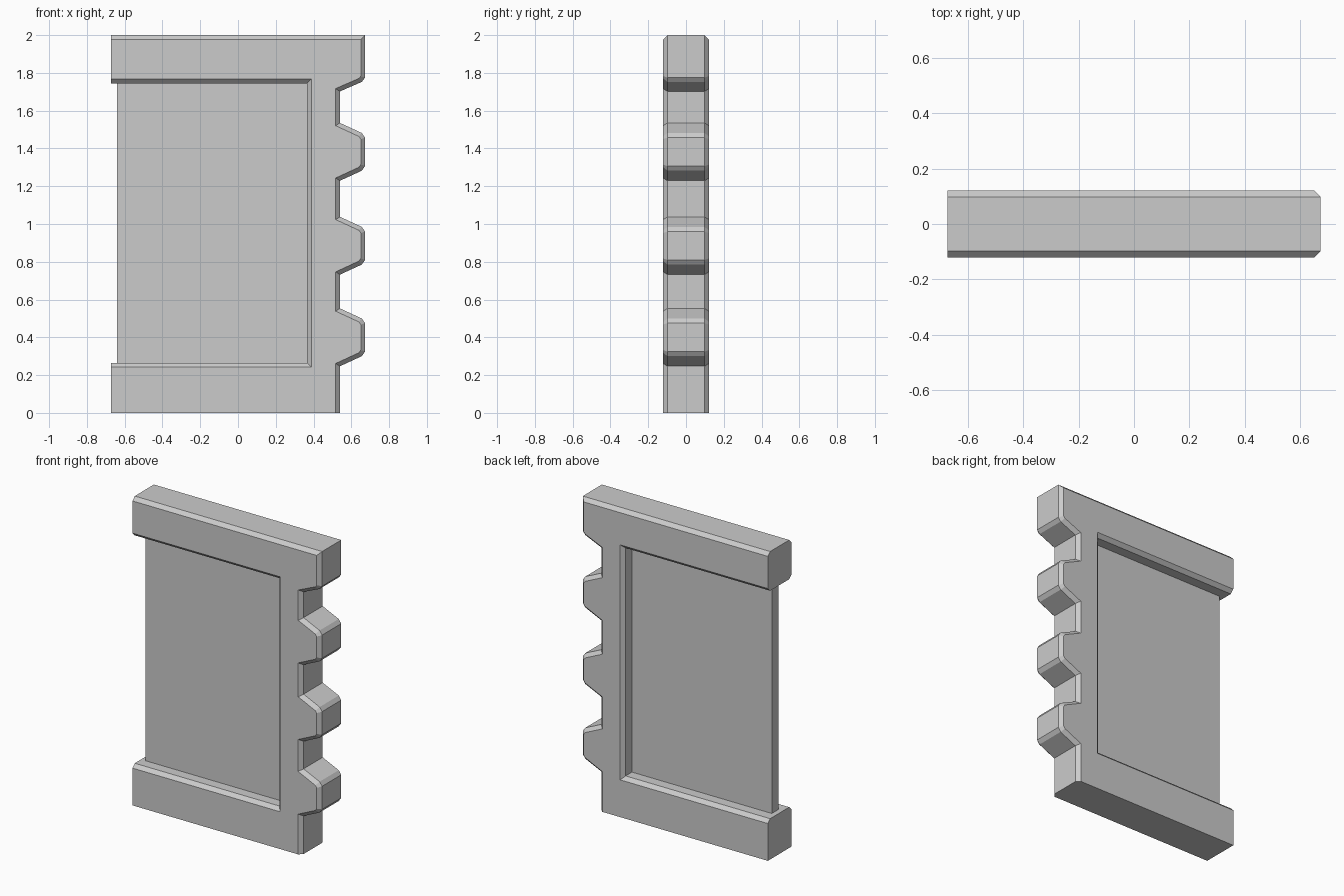
import bpy, bmesh
from mathutils import Vector

if "Cube" in bpy.data.objects:
    bpy.data.objects.remove(bpy.data.objects["Cube"])

HALF_T, CHAMFER = 0.121, 0.023
LEFT, WALL, TIP = -0.673, 0.54, 0.673


def inset(points, dists):
    """Move each edge of a counter-clockwise outline inward by its own distance."""
    n = len(points)
    result = []
    for i in range(n):
        p = Vector(points[i])
        a = (p - Vector(points[i - 1])).normalized()
        b = (Vector(points[(i + 1) % n]) - p).normalized()
        na, nb = Vector((-a.y, a.x)), Vector((-b.y, b.x))
        da, db = dists[i - 1], dists[i]
        det = na.x * nb.y - na.y * nb.x
        result.append((p.x + (da * nb.y - db * na.y) / det,
                       p.y + (na.x * db - nb.x * da) / det))
    return result


def loft(name, layers):
    """Skin a stack of (y, outline) layers and cap both ends."""
    bm = bmesh.new()
    rings = [[bm.verts.new((x, y, z)) for x, z in pts] for y, pts in layers]
    n = len(rings[0])
    for r, s in zip(rings, rings[1:]):
        for i in range(n):
            j = (i + 1) % n
            bm.faces.new((r[i], r[j], s[j], s[i]))
    bm.faces.new(rings[0])
    bm.faces.new(rings[-1][::-1])
    bmesh.ops.recalc_face_normals(bm, faces=bm.faces)
    mesh = bpy.data.meshes.new(name)
    bm.to_mesh(mesh)
    bm.free()
    obj = bpy.data.objects.new(name, mesh)
    bpy.context.collection.objects.link(obj)
    return obj


# Frame outline: toothed right edge, opening on the left
outline = [(LEFT, 0), (WALL, 0)]
for zc in (0.40, 0.885, 1.382):
    outline += [(WALL, zc - 0.153), (0.655, zc - 0.1), (TIP, zc - 0.075),
                (TIP, zc + 0.075), (0.655, zc + 0.1), (WALL, zc + 0.153)]
outline += [(WALL, 1.702), (0.655, 1.752), (TIP, 1.775), (TIP, 2), (LEFT, 2)]
outline += [(LEFT, 1.745), (0.365, 1.745), (0.365, 0.265), (LEFT, 0.265)]

# The base and the flush left ends stay square, all other edges are chamfered
dists = []
for i, p in enumerate(outline):
    q = outline[(i + 1) % len(outline)]
    square = (p[0] == q[0] == LEFT) or (p[1] == q[1] == 0)
    dists.append(0 if square else CHAMFER)
face = inset(outline, dists)
loft("toothed_frame", [(-HALF_T, face), (CHAMFER - HALF_T, outline),
                       (HALF_T - CHAMFER, outline), (HALF_T, face)])

# Thin recessed panel
panel = [(-0.64, 0.25), (0.38, 0.25), (0.38, 1.76), (-0.64, 1.76)]
loft("inner_panel", [(-0.033, panel), (0.033, panel)])
